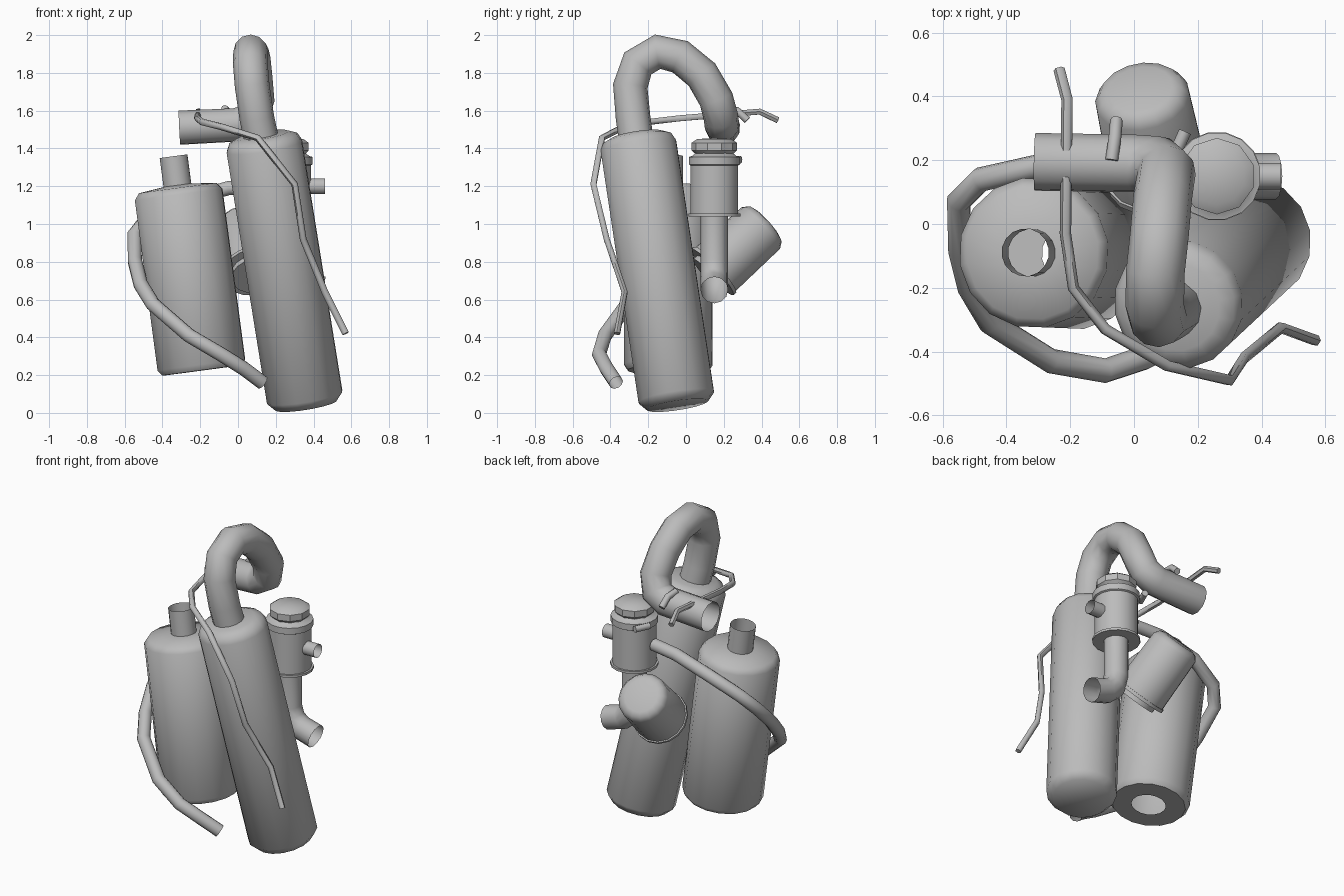
import bpy, math
from mathutils import Vector

if "Cube" in bpy.data.objects:
    bpy.data.objects.remove(bpy.data.objects["Cube"])

GREY = (0.5, 0.5, 0.5, 1)
metal = bpy.data.materials.new("plain_grey")
metal.use_nodes = True
metal.diffuse_color = GREY
metal.node_tree.nodes["Principled BSDF"].inputs["Base Color"].default_value = GREY


def finish(name, mesh, angle):
    mesh.materials.clear()
    mesh.materials.append(metal)
    ob = bpy.data.objects.new(name, mesh)
    bpy.context.collection.objects.link(ob)
    bpy.ops.object.select_all(action='DESELECT')
    ob.select_set(True)
    bpy.context.view_layer.objects.active = ob
    bpy.ops.object.shade_smooth_by_angle(angle=math.radians(angle))
    return ob


def lathe(name, start, end, profile, sides=16, angle=50):
    """Spin (distance, radius) pairs around the line from start to end; radius 0 closes the end."""
    start, end = Vector(start), Vector(end)
    turn = (end - start).to_track_quat('Z', 'Y')
    verts, faces, rings = [], [], []
    for dist, rad in profile:
        count = sides if rad > 0 else 1
        rings.append([len(verts) + i for i in range(count)])
        for i in range(count):
            a = 2 * math.pi * (i + 0.5) / sides
            verts.append(start + turn @ Vector((rad * math.cos(a), rad * math.sin(a), dist)))
    for low, high in zip(rings, rings[1:]):
        for i in range(sides):
            j = (i + 1) % sides
            if len(low) == 1:
                faces.append((low[0], high[j], high[i]))
            elif len(high) == 1:
                faces.append((low[i], low[j], high[0]))
            else:
                faces.append((low[i], low[j], high[j], high[i]))
    mesh = bpy.data.meshes.new(name)
    mesh.from_pydata(verts, [], faces)
    return finish(name, mesh, angle)


def tube(name, points, radius, roundness=4, caps=False):
    """Sweep a round section along a path."""
    curve = bpy.data.curves.new(name, 'CURVE')
    curve.dimensions = '3D'
    curve.bevel_depth = radius
    curve.bevel_resolution = roundness
    curve.use_fill_caps = caps
    spline = curve.splines.new('POLY')
    spline.points.add(len(points) - 1)
    for p, co in zip(spline.points, points):
        p.co = (*co, 1)
    path = bpy.data.objects.new(name + "_path", curve)
    bpy.context.collection.objects.link(path)
    bpy.context.view_layer.update()
    mesh = bpy.data.meshes.new_from_object(path.evaluated_get(bpy.context.evaluated_depsgraph_get()))
    bpy.data.objects.remove(path)
    return finish(name, mesh, 60)


# Tall leaning cylinder
bottom, top = Vector((0.36, -0.045, 0.04)), Vector((0.13, -0.26, 1.47))
h = (top - bottom).length
lathe("tall_cylinder", bottom, top,
      [(0, 0), (0, 0.165), (0.045, 0.205), (h - 0.06, 0.205), (h - 0.02, 0.185), (h, 0.14), (h, 0)])

# Wide cylinder with an open base hole and a neck
bottom, top = Vector((-0.19, -0.095, 0.225)), Vector((-0.32, -0.09, 1.2))
h = (top - bottom).length
lathe("wide_cylinder", bottom, top,
      [(0, 0.1), (0, 0.215), (0.03, 0.237), (h - 0.045, 0.237), (h - 0.01, 0.21),
       (h + 0.005, 0.075), (h + 0.16, 0.075)])

# Large bent pipe rising from the tall cylinder
tube("bent_pipe", [(0.13, -0.26, 1.42), (0.10, -0.28, 1.56), (0.075, -0.295, 1.73),
                   (0.065, -0.255, 1.85), (0.067, -0.15, 1.912), (0.08, -0.03, 1.885),
                   (0.09, 0.085, 1.79), (0.102, 0.16, 1.66), (0.075, 0.185, 1.565),
                   (0.0, 0.19, 1.525), (-0.31, 0.195, 1.51)], 0.092)

# Upright valve body, with collar rings and a faceted cap
cx, cy = 0.26, 0.15
lathe("valve_body", (cx, cy, 1.04), (cx, cy, 2),
      [(0, 0), (0, 0.14), (0.015, 0.14), (0.015, 0.128), (0.27, 0.128), (0.275, 0.138),
       (0.315, 0.138), (0.32, 0.12), (0.335, 0.1), (0.35, 0.1)], sides=16, angle=35)
lathe("valve_cap", (cx, cy, 1.37), (cx, cy, 2),
      [(0, 0.1), (0.02, 0.12), (0.06, 0.12), (0.08, 0.09), (0.085, 0)], sides=10, angle=35)
lathe("valve_side_port", (0.36, cy, 1.2), (1, cy, 1.2), [(0, 0.043), (0.1, 0.043)], sides=12)
tube("outlet_elbow", [(cx, cy, 1.05), (cx, cy, 0.8), (0.285, cy, 0.725), (0.34, cy, 0.68),
                      (0.445, cy, 0.65)], 0.073)

# Tilted drum behind the cylinders
bottom, top = Vector((0.08, 0.14, 0.745)), Vector((0.02, 0.425, 1.005))
h = (top - bottom).length
lathe("tilted_drum", bottom, top,
      [(-0.03, 0), (-0.03, 0.12), (0, 0.12), (0, 0.165), (0.02, 0.165), (0.02, 0.157),
       (h - 0.04, 0.15), (h - 0.01, 0.13), (h, 0.1), (h, 0)])

# Hose wrapped around the wide cylinder
tube("wrapped_hose", [(0.12, 0.15, 1.2), (-0.05, 0.17, 1.19), (-0.3, 0.18, 1.12),
                      (-0.48, 0.14, 1.03), (-0.55, 0.07, 0.94), (-0.545, -0.08, 0.8),
                      (-0.515, -0.2, 0.68), (-0.45, -0.31, 0.575), (-0.26, -0.43, 0.41),
                      (-0.09, -0.46, 0.31), (0.03, -0.42, 0.235), (0.13, -0.37, 0.16)], 0.039, 3)

# Thin cable draped over the tall cylinder
tube("thin_cable", [(-0.235, 0.485, 1.55), (-0.21, 0.39, 1.595), (-0.215, -0.03, 1.56),
                    (-0.19, -0.2, 1.54), (-0.09, -0.33, 1.515), (0.105, -0.445, 1.455),
                    (0.30, -0.49, 1.21), (0.345, -0.42, 0.92), (0.46, -0.325, 0.64),
                    (0.57, -0.365, 0.42)], 0.018, 1, True)

# Small clamp pins
tube("pipe_pin", [(-0.07, 0.2, 1.61), (-0.06, 0.27, 1.6), (-0.055, 0.325, 1.55)], 0.02, 2, True)
tube("collar_pin", [(0.12, 0.2, 1.34), (0.16, 0.29, 1.34)], 0.02, 2, True)
